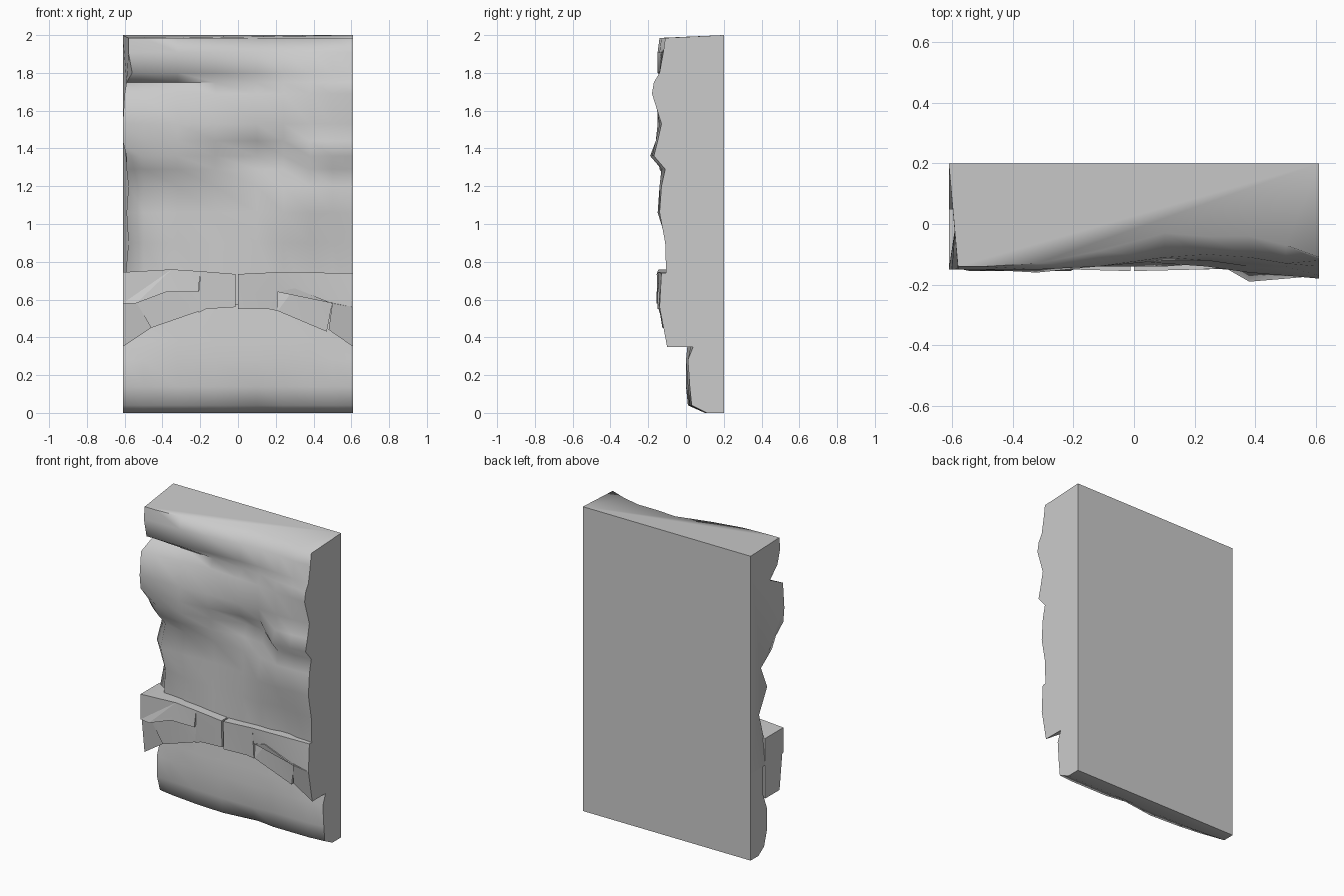
import bpy
import bmesh
import math

cube = bpy.data.objects.get("Cube")
if cube:
    bpy.data.objects.remove(cube, do_unlink=True)

stone = bpy.data.materials.new("grey stone")
stone.use_nodes = True
GREY = (0.6, 0.6, 0.6, 1)
stone.diffuse_color = GREY
stone.node_tree.nodes["Principled BSDF"].inputs["Base Color"].default_value = GREY

BACK = 0.2
COLUMNS = [-0.61, -0.5, -0.32, -0.12, 0.1, 0.24, 0.38, 0.5, 0.61]


def finish(name, bm, angle):
    bmesh.ops.recalc_face_normals(bm, faces=bm.faces)
    mesh = bpy.data.meshes.new(name)
    bm.to_mesh(mesh)
    bm.free()
    mesh.materials.append(stone)
    obj = bpy.data.objects.new(name, mesh)
    bpy.context.collection.objects.link(obj)
    bpy.ops.object.select_all(action="DESELECT")
    obj.select_set(True)
    bpy.context.view_layer.objects.active = obj
    bpy.ops.object.shade_smooth_by_angle(angle=math.radians(angle))


def rock_slab(name, top, rows):
    """Flat-backed slab; each row is (z, left inset, depths in cm across the columns)."""
    bm = bmesh.new()
    grid = []
    for z, inset, depths in rows:
        xs = [COLUMNS[0] + inset] + COLUMNS[1:]
        grid.append([bm.verts.new((x, -d / 100, z)) for x, d in zip(xs, depths)])
    for a, b in zip(grid, grid[1:]):
        for i in range(len(COLUMNS) - 1):
            bm.faces.new((a[i], a[i + 1], b[i + 1], b[i]))
    tl, tr, bl, br = [bm.verts.new((x, BACK, z)) for z in (top, rows[-1][0])
                      for x in (COLUMNS[0], COLUMNS[-1])]
    bm.faces.new([tl, tr] + grid[0][::-1])
    bm.faces.new([bl, br] + grid[-1][::-1])
    bm.faces.new([tl, bl] + [r[0] for r in grid[::-1]])
    bm.faces.new([tr, br] + [r[-1] for r in grid[::-1]])
    bm.faces.new((tl, tr, br, bl))
    finish(name, bm, 70)


# Weathered rock face above the band
rock_slab("upper_rock", 2.0, [
    (1.985, .03, (14, 14, 13, 9, 3, 4, 4, 7, 11)),
    (1.91, .03, (15, 15, 15, 14, 11, 10, 11, 13, 12)),
    (1.80, .05, (15, 15, 15, 13, 12, 12, 13, 14, 14)),
    (1.75, .02, (3, 6, 8, 9, 10, 11, 14, 15, 17)),
    (1.69, .01, (15, 14, 13, 11, 13, 14, 16, 17, 18)),
    (1.53, 0, (15, 15, 15, 14, 14, 13, 14, 14, 13)),
    (1.44, 0, (14, 15, 16, 14, 12, 11, 16, 16, 15)),
    (1.36, .02, (9, 14, 15, 11, 5, 7, 19, 18, 17)),
    (1.29, .02, (5, 12, 14, 11, 8, 9, 13, 12, 11)),
    (1.20, .03, (-5, 4, 8, 8, 9, 11, 14, 14, 13)),
    (1.06, .02, (0, 9, 9, 8, 9, 14, 15, 14, 14)),
    (0.90, .03, (-7, 4, 8, 9, 10, 10, 7, 10, 11)),
    (0.57, 0, (-1, 7, 10, 10, 10, 10, 10, 10, 10)),
])

# Recessed rock below the band
rock_slab("lower_rock", 0.57, [
    (0.57, 0, (-7, -4, -3, -3, -3, -3, -3, -3, -5)),
    (0.38, 0, (-7, -3, -1, -1, -1, -1, -2, -3, -5)),
    (0.28, 0, (-3, -1, 0, 0, 0, 0, 0, -1, -1)),
    (0.14, 0, (-3, -2, -1, 0, 0, -1, -1, -1, -2)),
    (0.04, 0, (-6, -4, -2, -1, -4, -2, -2, -2, -3)),
    (0.0, 0, (-12, -11, -10, -10, -11, -11, -11, -11, -11)),
])

# Arched band of chipped stones: outline points (x, z) with front depth
stones = {
    "left_key": [(-.2, .75, .15), (-.012, .735, .155), (-.012, .56, .15), (-.17, .55, .145),
                 (-.21, .53, .14)],
    "left_upper": [(-.61, .745, .14), (-.35, .76, .145), (-.2, .75, .15), (-.21, .64, .155),
                   (-.38, .64, .155), (-.54, .58, .155), (-.61, .58, .14)],
    "left_lower": [(-.54, .59, .13), (-.38, .645, .14), (-.2, .65, .14), (-.2, .54, .14),
                   (-.46, .45, .125)],
    "left_end": [(-.61, .59, .13), (-.54, .59, .13), (-.46, .45, .11), (-.61, .35, .10)],
    "right_key": [(0, .735, .155), (.21, .745, .15), (.21, .54, .135), (.16, .55, .14),
                  (0, .55, .15)],
    "right_upper": [(.21, .745, .15), (.61, .74, .13), (.61, .56, .14), (.5, .58, .15),
                    (.3, .66, .15), (.21, .64, .14)],
    "right_lower": [(.21, .645, .12), (.3, .66, .13), (.5, .585, .13), (.47, .43, .115),
                    (.21, .54, .13)],
    "right_end": [(.5, .585, .145), (.61, .56, .14), (.61, .35, .10), (.48, .44, .11)],
}
for name, outline in stones.items():
    bm = bmesh.new()
    front = [bm.verts.new((x, -d, z)) for x, z, d in outline]
    back = [bm.verts.new((x, 0.05, z)) for x, z, d in outline]
    bm.faces.new(front)
    bm.faces.new(back[::-1])
    for i in range(len(front)):
        bm.faces.new((front[i - 1], front[i], back[i], back[i - 1]))
    bmesh.ops.triangulate(bm, faces=[f for f in bm.faces if len(f.verts) > 4])
    finish(name + "_stone", bm, 12)
